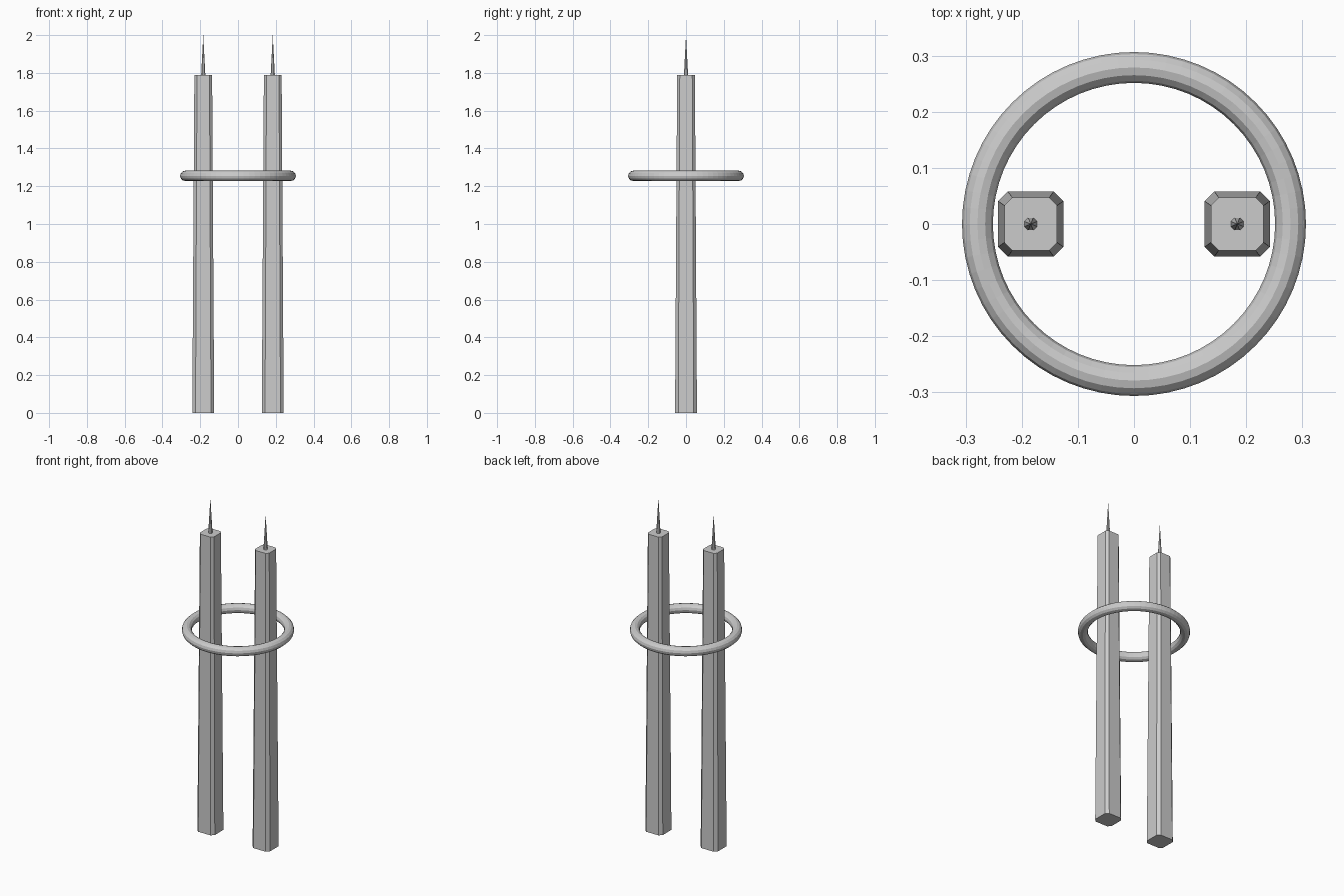
import bpy, bmesh
from math import pi

cube = bpy.data.objects.get("Cube")
if cube:
    bpy.data.objects.remove(cube, do_unlink=True)

# Single grey material
grey = bpy.data.materials.new("light_grey")
grey.use_nodes = True
color = (0.6, 0.6, 0.6, 1)
grey.diffuse_color = color
bsdf = next(n for n in grey.node_tree.nodes if n.type == 'BSDF_PRINCIPLED')
bsdf.inputs["Base Color"].default_value = color

TOWER_X, TOWER_TOP = 0.184, 1.79


def chamfered_square(half, cut):
    """Corner points of a square with cut corners, counter-clockwise."""
    a, b = half, half - cut
    return [(a, -b), (a, b), (b, a), (-b, a), (-a, b), (-a, -b), (-b, -a), (b, -a)]


def add_tower(name, x):
    bm = bmesh.new()
    low = [bm.verts.new((px, py, 0)) for px, py in chamfered_square(0.058, 0.017)]
    high = [bm.verts.new((px, py, TOWER_TOP)) for px, py in chamfered_square(0.047, 0.014)]
    bm.faces.new(low[::-1])
    bm.faces.new(high)
    for i in range(8):
        j = (i + 1) % 8
        bm.faces.new((low[i], low[j], high[j], high[i]))
    mesh = bpy.data.meshes.new(name)
    bm.to_mesh(mesh)
    bm.free()
    obj = bpy.data.objects.new(name, mesh)
    obj.location.x = x
    bpy.context.collection.objects.link(obj)
    mesh.materials.append(grey)


def add_spire(name, x):
    height = 2 - TOWER_TOP
    bpy.ops.mesh.primitive_cone_add(vertices=8, radius1=0.012, radius2=0, depth=height,
                                    location=(x, 0, TOWER_TOP + height / 2),
                                    rotation=(0, 0, pi / 8))
    obj = bpy.context.object
    obj.name = name
    obj.data.materials.append(grey)


# Twin tapering towers with needle spires
for side, sign in (("left", 1), ("right", -1)):
    add_tower(side + "_tower", sign * TOWER_X)
    add_spire(side + "_spire", sign * TOWER_X)

# Ring around both towers
bpy.ops.mesh.primitive_torus_add(major_segments=64, minor_segments=12, major_radius=0.279,
                                 minor_radius=0.0275, location=(0, 0, 1.255))
ring = bpy.context.object
ring.name = "ring"
ring.data.materials.append(grey)
